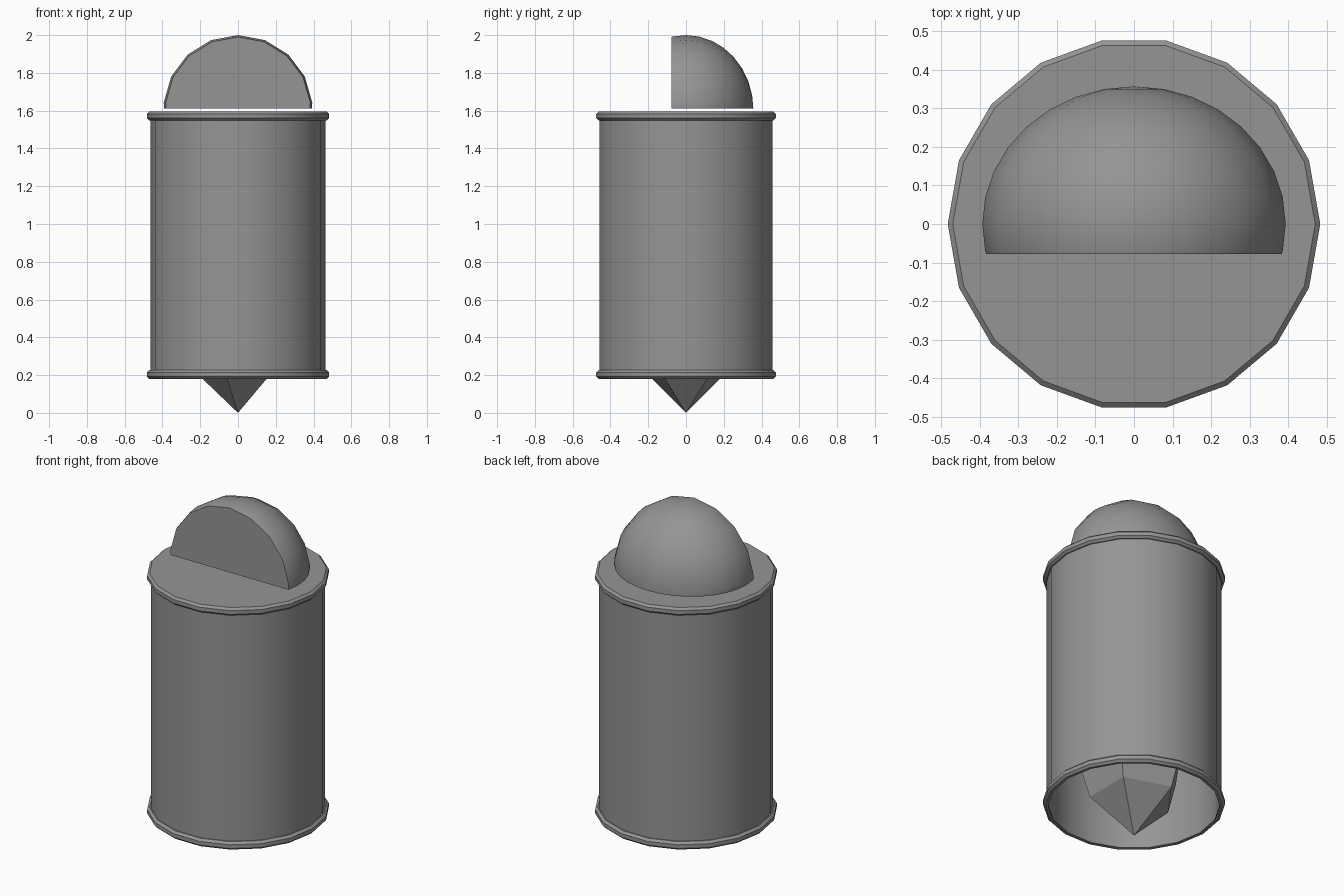
import bpy, bmesh, math
from mathutils import Matrix, Vector

if "Cube" in bpy.data.objects:
    bpy.data.objects.remove(bpy.data.objects["Cube"], do_unlink=True)

grey = bpy.data.materials.new("mid_grey")
grey.use_nodes = True
color = (0.3, 0.3, 0.3, 1)
grey.diffuse_color = color
grey.node_tree.nodes["Principled BSDF"].inputs["Base Color"].default_value = color


def lathe(profile, sides, start=0.0):
    """Revolve (radius, height) points about z; zero radius makes a pole."""
    bm = bmesh.new()
    rings = []
    for r, z in profile:
        if r == 0:
            rings.append([bm.verts.new((0, 0, z))] * sides)
            continue
        angles = [start + math.tau * i / sides for i in range(sides)]
        rings.append([bm.verts.new((r * math.cos(a), r * math.sin(a), z)) for a in angles])
    for low, high in zip(rings, rings[1:]):
        for i in range(sides):
            j = (i + 1) % sides
            corners = list(dict.fromkeys((low[i], low[j], high[j], high[i])))
            bm.faces.new(corners)
    return bm


def cut(bm, point, normal):
    """Remove everything on the normal's side of a plane and cap the cut."""
    geom = bm.verts[:] + bm.edges[:] + bm.faces[:]
    res = bmesh.ops.bisect_plane(bm, geom=geom, plane_co=Vector(point),
                                 plane_no=Vector(normal), clear_outer=True)
    edges = [e for e in res["geom_cut"] if isinstance(e, bmesh.types.BMEdge)]
    bmesh.ops.edgeloop_fill(bm, edges=edges)


def finish(bm, name, angle):
    bmesh.ops.recalc_face_normals(bm, faces=bm.faces[:])
    mesh = bpy.data.meshes.new(name)
    bm.to_mesh(mesh)
    bm.free()
    mesh.materials.append(grey)
    obj = bpy.data.objects.new(name, mesh)
    bpy.context.collection.objects.link(obj)
    bpy.ops.object.select_all(action="DESELECT")
    obj.select_set(True)
    bpy.context.view_layer.objects.active = obj
    if angle:
        bpy.ops.object.shade_smooth_by_angle(angle=math.radians(angle))
    return obj


# Barrel: open underneath, closed on top
finish(lathe([(0, 1.59), (0.464, 1.59), (0.464, 0.185), (0.455, 0.185),
              (0.455, 1.58), (0, 1.58)], 18), "barrel", 30)

# Rims around both ends of the barrel
rim = [(0.455, 0), (0.47, 0), (0.483, 0.012), (0.483, 0.034), (0.47, 0.046), (0.46, 0.046)]
finish(lathe([(r, 0.18 + z) for r, z in rim], 18), "bottom_rim", 30)
finish(lathe([(0, 1.595)] + [(r, 1.595 - z) for r, z in rim[1:]], 18), "top_rim", 30)

# Dome: sphere lying along y, cut flat at the front and the base
steps = [math.pi * i / 16 for i in range(17)]
arc = [(0.395 * math.sin(t) if 0 < i < 16 else 0, 0.357 * math.cos(t))
       for i, t in enumerate(steps)]
dome = lathe(arc, 17, math.pi / 2)
# Turn the axis towards +y while the first meridian points up
bmesh.ops.transform(dome, verts=dome.verts[:],
                    matrix=Matrix.Translation((0, 0, 1.605)) @
                    Matrix(((-1, 0, 0, 0), (0, 0, 1, 0), (0, 1, 0, 0), (0, 0, 0, 1))))
cut(dome, (0, -0.078, 0), (0, -1, 0))
cut(dome, (0, 0, 1.612), (0, 0, -1))
finish(dome, "dome", 35)

# Faceted five-sided point inside the barrel
finish(lathe([(0, 0), (0.235, 0.226), (0.29, 0.42), (0.235, 0.61), (0, 0.84)],
             5, math.pi), "bottom_point", None)
